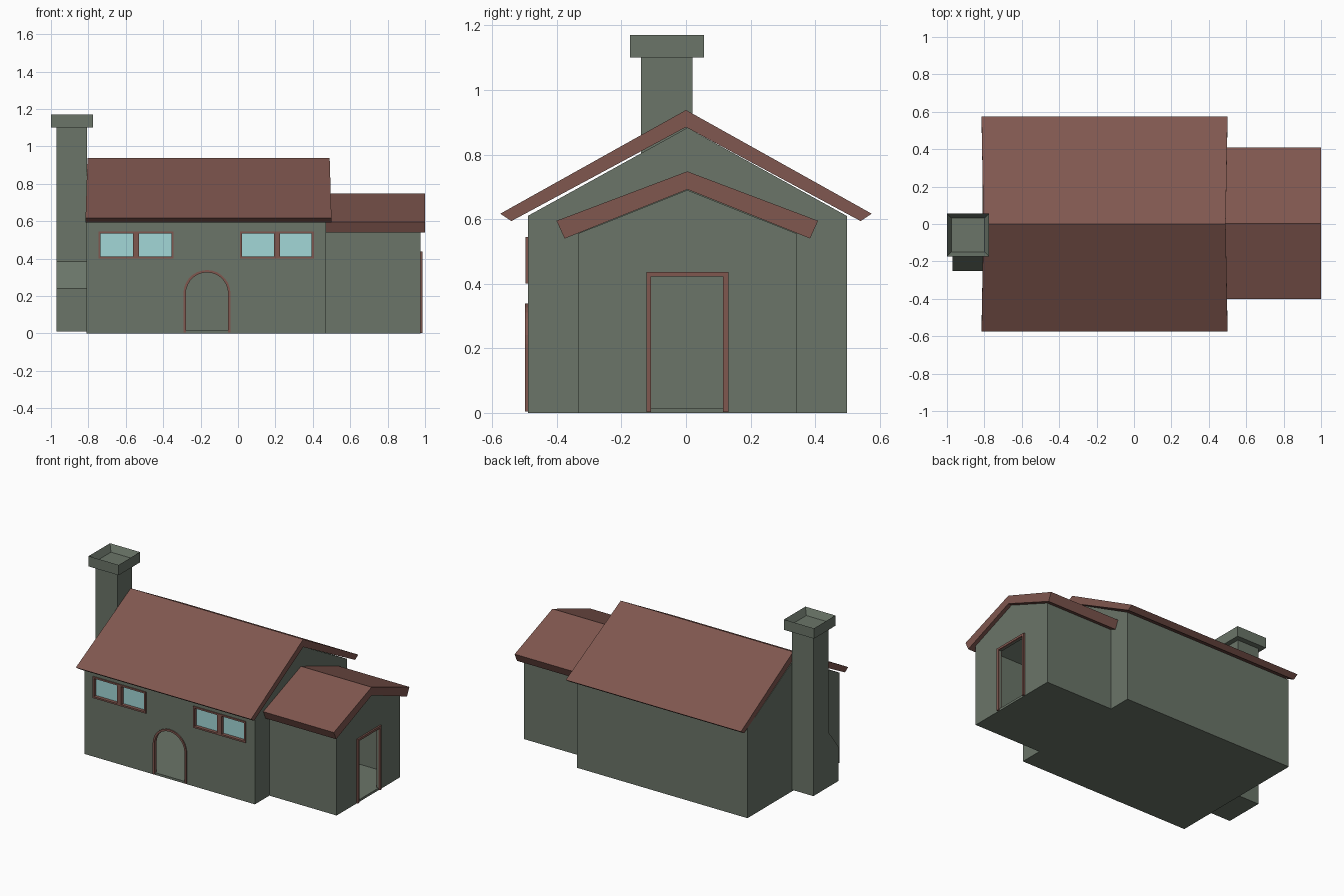
import bpy, bmesh, math

if "Cube" in bpy.data.objects:
    bpy.data.objects.remove(bpy.data.objects["Cube"])


def material(name, rgb):
    m = bpy.data.materials.new(name)
    m.diffuse_color = (*rgb, 1)
    m.use_nodes = True
    m.node_tree.nodes["Principled BSDF"].inputs["Base Color"].default_value = m.diffuse_color
    return m


WALL = material("wall_green", (0.145, 0.178, 0.14))
TRIM = material("roof_brown", (0.215, 0.095, 0.078))
GLASS = material("window_glass", (0.36, 0.68, 0.68))


def prism(name, pts, axis, a, b, mat):
    """Extrude a 2D outline: (y, z) points along x, or (x, z) points along y."""
    bm = bmesh.new()
    place = (lambda p, t: (t, p[0], p[1])) if axis == 'x' else (lambda p, t: (p[0], t, p[1]))
    r0 = [bm.verts.new(place(p, a)) for p in pts]
    r1 = [bm.verts.new(place(p, b)) for p in pts]
    bm.faces.new(r0)
    bm.faces.new(r1)
    n = len(pts)
    for i in range(n):
        j = (i + 1) % n
        bm.faces.new((r0[i], r0[j], r1[j], r1[i]))
    bmesh.ops.recalc_face_normals(bm, faces=bm.faces)
    me = bpy.data.meshes.new(name)
    bm.to_mesh(me)
    bm.free()
    ob = bpy.data.objects.new(name, me)
    bpy.context.collection.objects.link(ob)
    me.materials.append(mat)
    return ob


def rect(u0, u1, v0, v1):
    return [(u0, v0), (u1, v0), (u1, v1), (u0, v1)]


def gable(y0, y1, z0, eave, apex):
    return [(y0, z0), (y1, z0), (y1, eave), ((y0 + y1) / 2, apex), (y0, eave)]


def cut(ob, cutters):
    for c in cutters:
        m = ob.modifiers.new("cut", 'BOOLEAN')
        m.operation = 'DIFFERENCE'
        m.solver = 'EXACT'
        m.object = c
        bpy.context.view_layer.objects.active = ob
        bpy.ops.object.modifier_apply(modifier=m.name)
        bpy.data.objects.remove(c)


def arch(cx, r, spring, base, n=14):
    top = [(cx + r * math.cos(math.pi * i / n), spring + r * math.sin(math.pi * i / n))
           for i in range(n + 1)]
    return [(cx + r, base)] + top + [(cx - r, base)]


T = 0.012        # wall thickness
FLOOR = 0.015
WINDOWS = {"left": (-0.745, -0.345), "right": (0.01, 0.405)}
WZ0, WZ1 = 0.40, 0.545
ACX, ASP = -0.166, 0.213

# Main house shell with arched doorway and window openings
house = prism("main_walls", gable(-0.49, 0.498, 0, 0.61, 0.883), 'x', -0.81, 0.47, WALL)
cutters = [
    prism("c", gable(-0.49 + T, 0.498 - T, FLOOR, 0.605, 0.87), 'x', -0.81 + T, 0.47 - T, WALL),
    prism("c", arch(ACX, 0.115, ASP, FLOOR), 'y', -0.6, -0.4, WALL)]
cutters += [prism("c", rect(a + .006, b - .006, WZ0 + .006, WZ1 - .006), 'y', -0.6, -0.4, WALL)
            for a, b in WINDOWS.values()]
cut(house, cutters)

# Side annex shell with rectangular doorway
annex = prism("annex_walls", gable(-0.335, 0.343, 0, 0.555, 0.69), 'x', 0.47, 0.975, WALL)
cut(annex, [
    prism("c", gable(-0.335 + T, 0.343 - T, FLOOR, 0.55, 0.678), 'x', 0.47 + T, 0.975 - T, WALL),
    prism("c", rect(-0.108, 0.115, FLOOR, 0.422), 'x', 0.9, 1.1, WALL)])

# Roof slabs, mirrored about the ridge; main slabs flare slightly at the eaves
for side, s in (("front", -1), ("back", 1)):
    slab = prism("main_roof_" + side,
                 [(0, .938), (s * .575, .617), (s * .541, .594), (0, .885)],
                 'x', -0.815, 0.50, TRIM)
    for v in slab.data.vertices:
        if abs(v.co.y) < 0.1:
            v.co.x += 0.010 if v.co.x < 0 else -0.010
    prism("annex_roof_" + side,
          [(.004, .748), (.004 + s * .405, .595), (.004 + s * .38, .54), (.004, .692)],
          'x', 0.47, 1.0, TRIM)

# Door frames
prism("arch_door_frame", arch(ACX, 0.126, ASP, 0.005) + arch(ACX, 0.113, ASP, 0.005)[::-1],
      'y', -0.498, -0.475, TRIM)
prism("annex_door_frame",
      [(-.123, .003), (-.123, .437), (.131, .437), (.131, .003),
       (.115, .003), (.115, .422), (-.108, .422), (-.108, .003)], 'x', 0.96, 0.986, TRIM)

# Windows: border bars, central mullion and glass
B = 0.011
for side, (a, b) in WINDOWS.items():
    m = (a + b) / 2
    bars = [rect(a, b, WZ0, WZ0 + B), rect(a, b, WZ1 - B, WZ1),
            rect(a, a + B, WZ0 + B, WZ1 - B), rect(b - B, b, WZ0 + B, WZ1 - B),
            rect(m - .016, m + .016, WZ0 + B, WZ1 - B)]
    for i, r in enumerate(bars):
        prism(f"window_bar_{side}_{i}", r, 'y', -0.497, -0.462, TRIM)
    prism("window_glass_" + side, rect(a + .005, b - .005, WZ0 + .005, WZ1 - .005),
          'y', -0.474, -0.468, GLASS)

# Chimney stack with its sloped hearth shoulder
prism("chimney_stack", [(.02, .01), (.02, 1.105), (-.14, 1.105), (-.14, .385), (-.25, .24), (-.25, .01)],
      'x', -0.97, -0.808, WALL)

# Chimney cap with a funnel-shaped top
cap = prism("chimney_cap", rect(-0.173, 0.056, 1.10, 1.17), 'x', -1.0, -0.775, WALL)
bm = bmesh.new()
bm.from_mesh(cap.data)
bm.normal_update()
top = [f for f in bm.faces if f.normal.z > 0.9]
bmesh.ops.inset_region(bm, faces=top, thickness=0.034)
bmesh.ops.translate(bm, verts=top[0].verts, vec=(0, 0, -0.045))
bm.to_mesh(cap.data)
bm.free()
